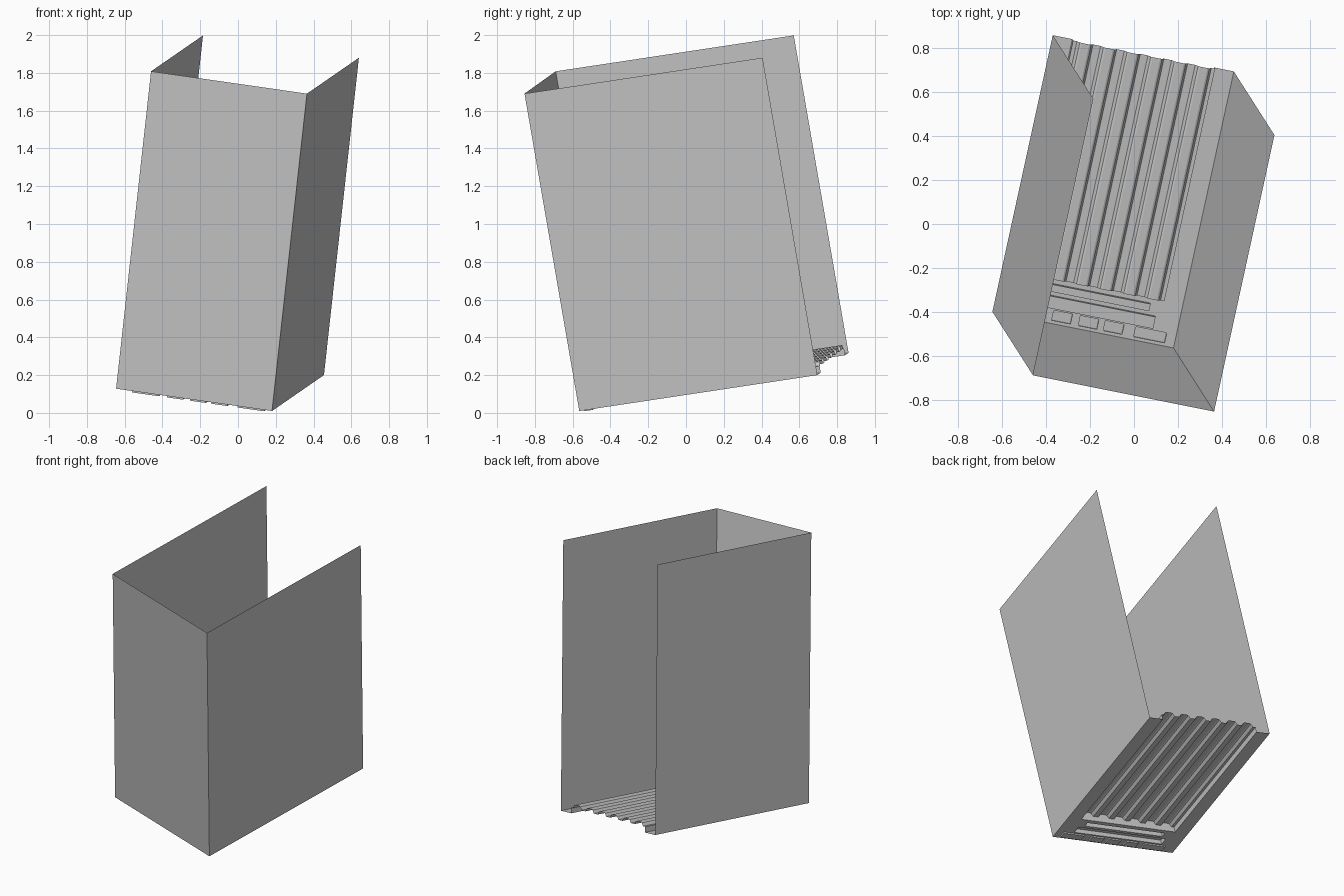
import bpy, bmesh
from mathutils import Vector

if "Cube" in bpy.data.objects:
    bpy.data.objects.remove(bpy.data.objects["Cube"])

# Tilted frame: origin at the front right bottom corner, axes leftwards / back / up
O = Vector((0.18, -0.565, 0.01))
W = Vector((-0.825, 0.165, 0.118)).normalized()
D = Vector((0.275, 1.26, 0.19)).normalized()
H = Vector((0.185, -0.29, 1.68)).normalized()
WIDTH, DEPTH, HEIGHT = 0.85, 1.304, 1.715


def sheet(name, faces):
    """Make one mesh object from faces given in (w, d, h) coordinates."""
    bm = bmesh.new()
    for f in faces:
        bm.faces.new([bm.verts.new(O + W * w + D * d + H * h) for w, d, h in f])
    bmesh.ops.remove_doubles(bm, verts=bm.verts, dist=1e-5)
    bmesh.ops.recalc_face_normals(bm, faces=bm.faces)
    me = bpy.data.meshes.new(name)
    bm.to_mesh(me)
    bm.free()
    ob = bpy.data.objects.new(name, me)
    bpy.context.collection.objects.link(ob)


def wall(a, b, h0, h1):
    return [(*a, h0), (*b, h0), (*b, h1), (*a, h1)]


# Thin side walls, open at the back and top
sheet("front_wall", [wall((0, 0), (WIDTH, 0), 0, HEIGHT)])
sheet("right_wall", [wall((0, 0), (0, DEPTH), 0, HEIGHT)])
sheet("left_wall", [wall((WIDTH, 0), (WIDTH, DEPTH), 0, HEIGHT)])

# Pressed areas of the floor: w0, w1, d0, d1, height
P0, P1, PD = 0.092, 0.758, 0.209
pressed = [(0.15, 0.70, 0.148, 0.182, 0.03), (0.115, 0.735, 0.072, 0.128, 0.03)]
for w0, w1 in ((0.045, 0.19), (0.245, 0.333), (0.363, 0.45), (0.487, 0.575), (0.62, 0.765)):
    pressed.append((w0, w1, 0.015, 0.062, -0.01))
ribbed = (P0, P1, PD, DEPTH, None)

# Floor cells, each at the height of the pressing it lies in
ws = sorted({0, WIDTH, *(v for r in pressed + [ribbed] for v in r[:2])})
ds = sorted({0, DEPTH, *(v for r in pressed + [ribbed] for v in r[2:4])})
faces = []
for w0, w1 in zip(ws, ws[1:]):
    for d0, d1 in zip(ds, ds[1:]):
        h = 0
        for r in pressed + [ribbed]:
            if r[0] < (w0 + w1) / 2 < r[1] and r[2] < (d0 + d1) / 2 < r[3]:
                h = r[4]
        if h is not None:
            faces.append([(w0, d0, h), (w1, d0, h), (w1, d1, h), (w0, d1, h)])
for w0, w1, d0, d1, h in pressed:
    cs = [(w0, d0), (w1, d0), (w1, d1), (w0, d1)]
    faces += [wall(cs[i], cs[(i + 1) % 4], 0, h) for i in range(4)]
sheet("floor_pan", faces)

# Raised corrugated floor panel with six ribs
LOW, TOP, RIBS = 0.036, 0.06, 6
pitch = (P1 - P0) / RIBS
profile = [(P0, LOW)]
for i in range(RIBS):
    s = P0 + i * pitch
    profile += [(s + pitch * t, h) for t, h in
                ((0.16, LOW), (0.26, TOP - 0.004), (0.34, TOP),
                 (0.66, TOP), (0.74, TOP - 0.004), (0.84, LOW))]
profile.append((P1, LOW))
faces = []
for (a, ha), (b, hb) in zip(profile, profile[1:]):
    faces.append([(a, PD, ha), (b, PD, hb), (b, DEPTH, hb), (a, DEPTH, ha)])
    faces.append([(a, PD, 0), (b, PD, 0), (b, PD, hb), (a, PD, ha)])
for w in (P0, P1):
    faces.append(wall((w, PD), (w, DEPTH), 0, LOW))
sheet("ribbed_floor", faces)
